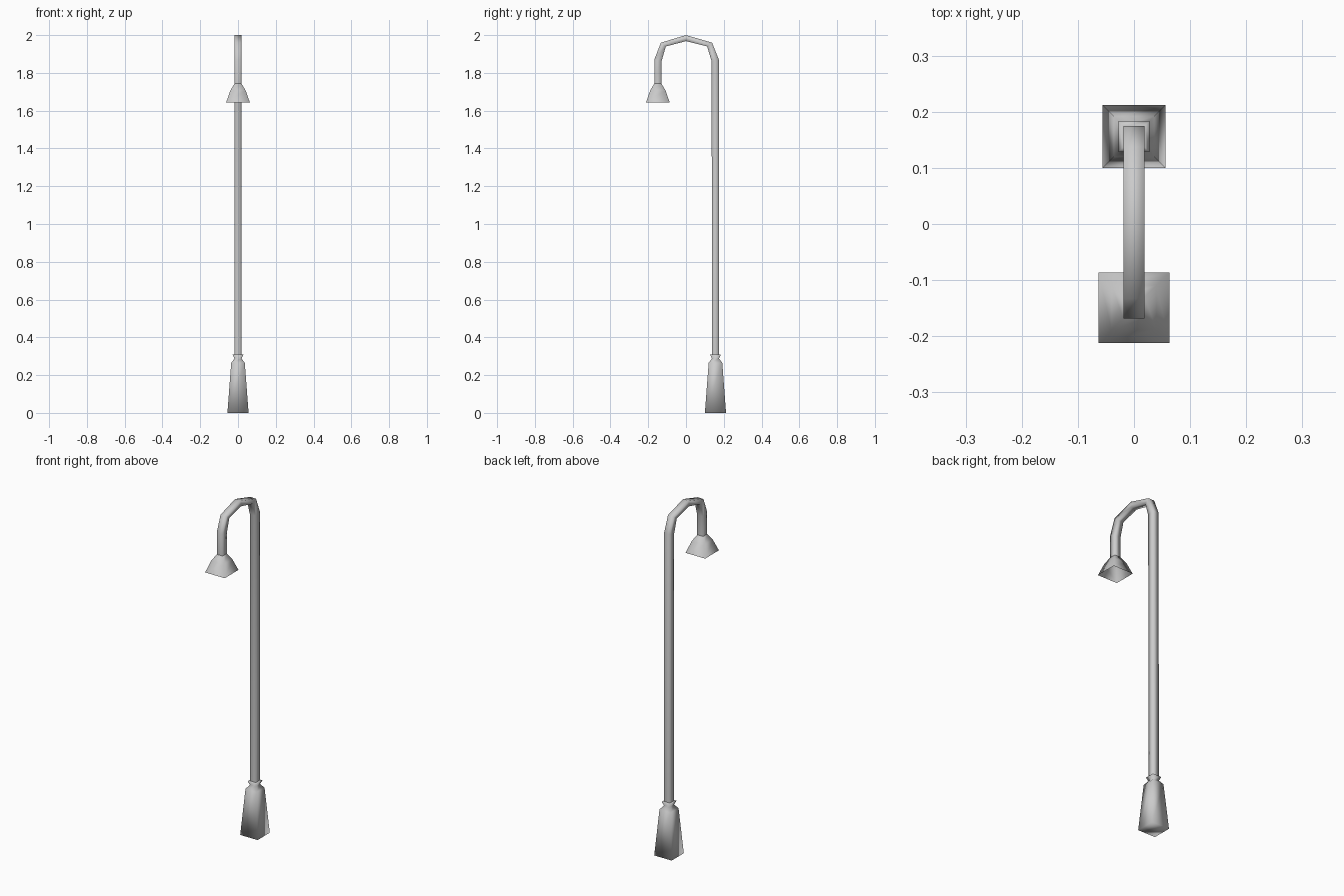
import bpy, bmesh

if "Cube" in bpy.data.objects:
    bpy.data.objects.remove(bpy.data.objects["Cube"])

POLE_Y, HEAD_Y, HALF = 0.156, -0.149, 0.019


def loft(name, rings, cap_start=False):
    """Skin four-sided rings; each ring is (half_x, (y, z) inner, (y, z) outer)."""
    bm = bmesh.new()
    loops = [[bm.verts.new((sx * hx, *p)) for sx, p in
              ((-1, a), (1, a), (1, b), (-1, b))] for hx, a, b in rings]
    for lo, hi in zip(loops, loops[1:]):
        for i in range(4):
            j = (i + 1) % 4
            bm.faces.new((lo[i], lo[j], hi[j], hi[i]))
    if cap_start:
        bm.faces.new(loops[0][::-1])
    for f in bm.faces:
        f.smooth = True
    mesh = bpy.data.meshes.new(name)
    bm.to_mesh(mesh)
    bm.free()
    ob = bpy.data.objects.new(name, mesh)
    bpy.context.collection.objects.link(ob)
    return ob


def level(y, half, z):
    """Horizontal square ring."""
    return half, (y - half, z), (y + half, z)


# tapered foot with a pinched neck and a flared collar
loft("base", [level(POLE_Y, h, z) for h, z in (
    (0.056, 0), (0.036, 0.265), (0.019, 0.287), (0.028, 0.308), (HALF, 0.31))],
    cap_start=True)

# pole bending over into the angular gooseneck arm
bend = [((0.136, 1.86), (0.174, 1.87)),
        ((0.112, 1.94), (0.138, 1.96)),
        ((0.0, 1.968), (0.0, 2.0)),
        ((-0.107, 1.94), (-0.133, 1.96)),
        ((-0.130, 1.86), (-0.168, 1.87))]
arm = [(HALF, a, b) for a, b in bend]
arm_end = (HALF, (HEAD_Y + HALF, 1.743), (HEAD_Y - HALF, 1.743))
loft("pole_and_arm", [level(POLE_Y, HALF, 0.31)] + arm + [arm_end])

# open lamp shade hanging from the arm
loft("lamp_shade", [level(HEAD_Y, h, z) for h, z in (
    (0.063, 1.643), (0.040, 1.708), (HALF, 1.743))])
